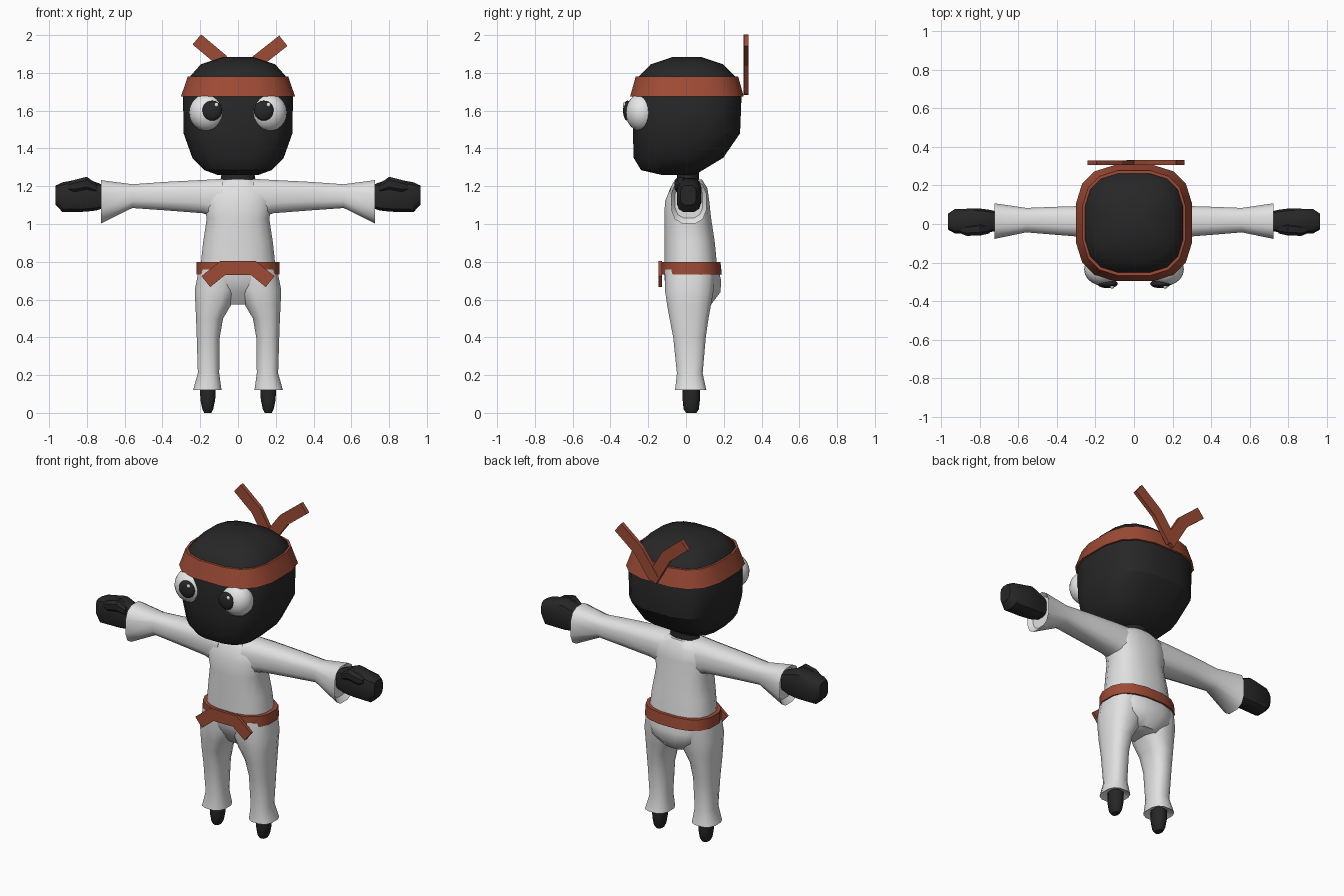
import bpy, bmesh, math
from mathutils import Vector

if "Cube" in bpy.data.objects:
    bpy.data.objects.remove(bpy.data.objects["Cube"], do_unlink=True)


def material(name, r, g, b):
    m = bpy.data.materials.new(name)
    m.use_nodes = True
    m.diffuse_color = (r, g, b, 1)
    m.node_tree.nodes["Principled BSDF"].inputs["Base Color"].default_value = (r, g, b, 1)
    return m


BLACK = material("black cloth", 0.02, 0.02, 0.02)
WHITE = material("white suit", 0.75, 0.75, 0.75)
EYE = material("eye white", 0.8, 0.8, 0.8)
RED = material("rust red cloth", 0.34, 0.07, 0.036)


def finish(bm, name, mat, mirror=False, angle=35):
    """Turn a bmesh into a shaded object, optionally mirrored across x = 0."""
    bmesh.ops.recalc_face_normals(bm, faces=bm.faces)
    me = bpy.data.meshes.new(name)
    bm.to_mesh(me)
    bm.free()
    me.materials.append(mat)
    ob = bpy.data.objects.new(name, me)
    bpy.context.collection.objects.link(ob)
    bpy.ops.object.select_all(action='DESELECT')
    ob.select_set(True)
    bpy.context.view_layer.objects.active = ob
    if angle:
        bpy.ops.object.shade_smooth_by_angle(angle=math.radians(angle))
    if mirror:
        mod = ob.modifiers.new("Mirror", 'MIRROR')
        mod.use_mirror_merge = False
    return ob


def loft(name, mat, rings, axis='z', n=16, power=2.5, mirror=False, closed=False, angle=35):
    """Skin rounded-square rings (position, low a, high a, low b, high b) along an axis."""
    bm = bmesh.new()
    loops = []
    for pos, a0, a1, b0, b1 in rings:
        loop = []
        for i in range(n):
            t = math.tau * (i + 0.5) / n
            c, s = math.cos(t), math.sin(t)
            a = (a0 + a1) / 2 + (a1 - a0) / 2 * math.copysign(abs(c) ** (2 / power), c)
            b = (b0 + b1) / 2 + (b1 - b0) / 2 * math.copysign(abs(s) ** (2 / power), s)
            loop.append(bm.verts.new((a, b, pos) if axis == 'z' else (pos, a, b)))
        loops.append(loop)
    pairs = list(zip(loops, loops[1:]))
    if closed:
        pairs.append((loops[-1], loops[0]))
    else:
        bm.faces.new(loops[0])
        bm.faces.new(loops[-1])
    for p, q in pairs:
        for i in range(n):
            j = (i + 1) % n
            bm.faces.new((p[i], p[j], q[j], q[i]))
    return finish(bm, name, mat, mirror, angle)


def ball(name, mat, centre, radii, mirror=False, seg=20):
    bm = bmesh.new()
    bmesh.ops.create_uvsphere(bm, u_segments=seg, v_segments=seg // 2 + 2, radius=1)
    for v in bm.verts:
        v.co = Vector(c + r * k for c, r, k in zip(centre, radii, v.co))
    return finish(bm, name, mat, mirror, 60)


def strip(name, mat, path, width, y0, y1):
    """Flat ribbon along an x/z path, with thickness from y0 to y1."""
    bm = bmesh.new()
    pts = [Vector(p) for p in path]
    rows = []
    for i, p in enumerate(pts):
        d_in = (p - pts[i - 1]).normalized() if i else (pts[1] - p).normalized()
        d_out = (pts[i + 1] - p).normalized() if i < len(pts) - 1 else d_in
        d = (d_in + d_out).normalized()
        side = Vector((-d.y, d.x)) * width / 2 / max(0.3, d.dot(d_in))
        e, f = p + side, p - side
        rows.append([bm.verts.new(c) for c in
                     ((e.x, y0, e.y), (f.x, y0, f.y), (f.x, y1, f.y), (e.x, y1, e.y))])
    for p, q in zip(rows, rows[1:]):
        for i in range(4):
            j = (i + 1) % 4
            bm.faces.new((p[i], p[j], q[j], q[i]))
    bm.faces.new(rows[0])
    bm.faces.new(rows[-1])
    return finish(bm, name, mat, angle=0)


def sym(z, rx, y0, y1):
    return (z, -rx, rx, y0, y1)


# Head and neck
loft("head", BLACK, [
    sym(1.26, 0.11, -0.13, 0.05), sym(1.285, 0.18, -0.24, 0.09),
    sym(1.35, 0.245, -0.28, 0.2), sym(1.48, 0.292, -0.285, 0.29),
    sym(1.68, 0.295, -0.287, 0.298), sym(1.78, 0.258, -0.255, 0.265),
    sym(1.845, 0.2, -0.19, 0.2), sym(1.885, 0.08, -0.07, 0.08)], power=2.9, angle=30)
loft("neck", BLACK, [sym(1.2, 0.1, -0.05, 0.07), sym(1.29, 0.085, -0.05, 0.07)], power=2)

# Headband and its knot tails
loft("headband", RED, [
    sym(1.675, 0.306, -0.3, 0.31), sym(1.78, 0.27, -0.27, 0.28),
    sym(1.78, 0.25, -0.25, 0.26), sym(1.675, 0.28, -0.275, 0.285)],
    power=2.9, closed=True, angle=30)
strip("headband_tail_right", RED, [(0.01, 1.70), (-0.09, 1.87), (-0.218, 1.977)], 0.07, 0.305, 0.33)
strip("headband_tail_left", RED, [(-0.01, 1.71), (0.1, 1.86), (0.24, 1.97)], 0.07, 0.307, 0.332)

# Eyes
ball("eyeballs", EYE, (0.162, -0.235, 1.59), (0.097, 0.085, 0.1), True)
ball("pupils", BLACK, (0.137, -0.31, 1.6), (0.053, 0.023, 0.053), True)
for side, x in (("right", -0.114), ("left", 0.162)):
    ball("eye_glint_" + side, EYE, (x, -0.327, 1.632), (0.012, 0.008, 0.012), seg=10)

# Jacket body and flared sleeves
loft("jacket", WHITE, [
    sym(0.74, 0.205, -0.115, 0.17), sym(0.9, 0.188, -0.115, 0.155),
    sym(1.03, 0.168, -0.117, 0.135), sym(1.12, 0.19, -0.113, 0.125),
    sym(1.19, 0.175, -0.085, 0.115), sym(1.235, 0.11, -0.055, 0.085)], angle=50)
loft("sleeves", WHITE, [
    (0.08, -0.09, 0.1, 1.02, 1.242), (0.19, -0.075, 0.098, 1.055, 1.235),
    (0.38, -0.06, 0.092, 1.07, 1.225), (0.56, -0.045, 0.085, 1.083, 1.212),
    (0.725, -0.08, 0.11, 1.0, 1.235), (0.7, -0.06, 0.09, 1.03, 1.215)],
    axis='x', n=12, power=2.8, mirror=True, angle=40)

# Fists with thumbs
loft("fists", BLACK, [
    (0.69, -0.03, 0.06, 1.09, 1.2), (0.75, -0.045, 0.075, 1.07, 1.222),
    (0.81, -0.05, 0.083, 1.063, 1.245), (0.93, -0.05, 0.078, 1.062, 1.222),
    (0.965, -0.03, 0.055, 1.1, 1.205)],
    axis='x', n=12, power=3.2, mirror=True)
loft("thumbs", BLACK, [
    (0.75, -0.05, 0.0, 1.165, 1.215), (0.8, -0.063, 0.01, 1.175, 1.252),
    (0.87, -0.063, 0.0, 1.165, 1.235), (0.9, -0.05, -0.01, 1.175, 1.215)],
    axis='x', n=8, mirror=True)

# Trousers: seat and flared legs
loft("trouser_seat", WHITE, [
    sym(0.575, 0.09, -0.045, 0.135), sym(0.64, 0.17, -0.09, 0.185),
    sym(0.7, 0.205, -0.115, 0.188), sym(0.76, 0.208, -0.12, 0.175)], angle=45)
loft("trouser_legs", WHITE, [
    (0.135, 0.11, 0.21, -0.03, 0.08), (0.12, 0.085, 0.24, -0.06, 0.11),
    (0.21, 0.098, 0.214, -0.05, 0.09), (0.4, 0.095, 0.22, -0.07, 0.107),
    (0.5, 0.077, 0.224, -0.09, 0.122), (0.57, 0.035, 0.228, -0.103, 0.135),
    (0.65, 0.0, 0.232, -0.115, 0.15), (0.76, 0.0, 0.21, -0.115, 0.16)],
    n=12, power=2.6, mirror=True, angle=45)

# Feet
loft("feet", BLACK, [
    (0.0, 0.14, 0.18, 0.0, 0.055), (0.02, 0.13, 0.19, -0.013, 0.068),
    (0.07, 0.119, 0.201, -0.018, 0.074), (0.15, 0.117, 0.203, -0.018, 0.074)],
    n=10, mirror=True, angle=45)

# Belt and its hanging knot
loft("belt", RED, [
    sym(0.733, 0.224, -0.135, 0.192), sym(0.8, 0.222, -0.135, 0.185),
    sym(0.8, 0.185, -0.11, 0.155), sym(0.733, 0.19, -0.11, 0.16)], closed=True)
strip("belt_knot", RED, [(-0.17, 0.695), (-0.08, 0.768), (0.08, 0.768), (0.17, 0.695)],
      0.074, -0.146, -0.128)
